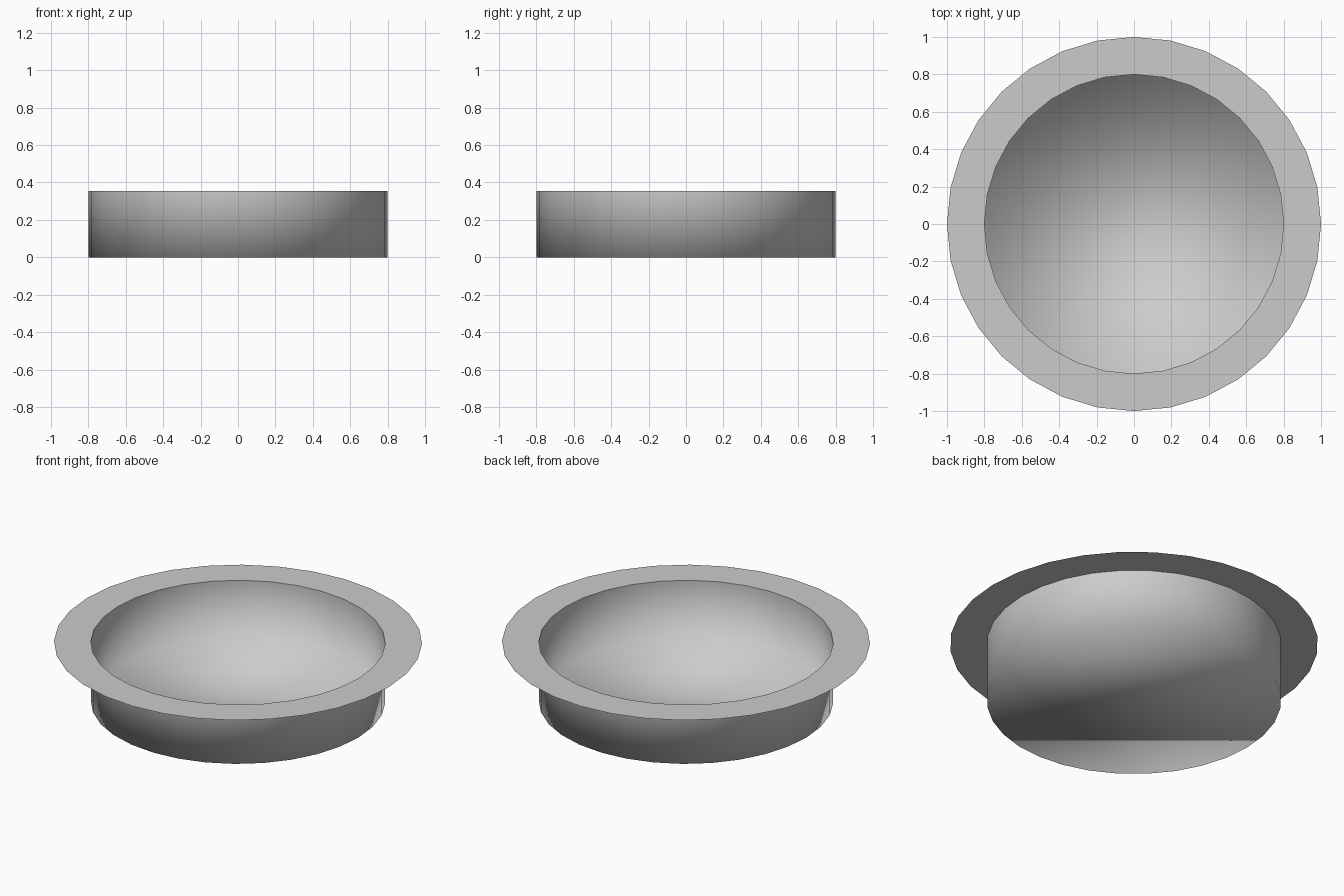
import bpy, bmesh, math

if "Cube" in bpy.data.objects:
    bpy.data.objects.remove(bpy.data.objects["Cube"])

SIDES = 32
HEIGHT = 0.355
R_WALL, R_RIM = 0.8, 1.0


def ring(bm, radius, z):
    """Add a circle of vertices, starting on the +x axis."""
    step = 2 * math.pi / SIDES
    return [bm.verts.new((radius * math.cos(i * step), radius * math.sin(i * step), z))
            for i in range(SIDES)]


def bridge(bm, a, b):
    """Join two rings with quads."""
    for i in range(SIDES):
        j = (i + 1) % SIDES
        bm.faces.new((a[i], a[j], b[j], b[i]))


bm = bmesh.new()
base = ring(bm, R_WALL, 0)
lip = ring(bm, R_WALL, HEIGHT)
outer = ring(bm, R_RIM, HEIGHT)

# Floor, thin upright wall and flat flange
bm.faces.new(base)
bridge(bm, lip, base)
bridge(bm, outer, lip)
# Normals up on the flange and floor, inward on the wall
for f in bm.faces:
    f.normal_update()
    c = f.calc_center_median()
    flat = abs(f.normal.z) > 0.5
    if (flat and f.normal.z < 0) or (not flat and f.normal.dot(c) > 0):
        f.normal_flip()

# Smooth bowl, crisp edge where the flange meets the wall
for f in bm.faces:
    f.smooth = True
for i in range(SIDES):
    bm.edges.get((lip[i], lip[(i + 1) % SIDES])).smooth = False

mesh = bpy.data.meshes.new("rimmed_dish")
bm.to_mesh(mesh)
bm.free()
dish = bpy.data.objects.new("rimmed_dish", mesh)
bpy.context.collection.objects.link(dish)
